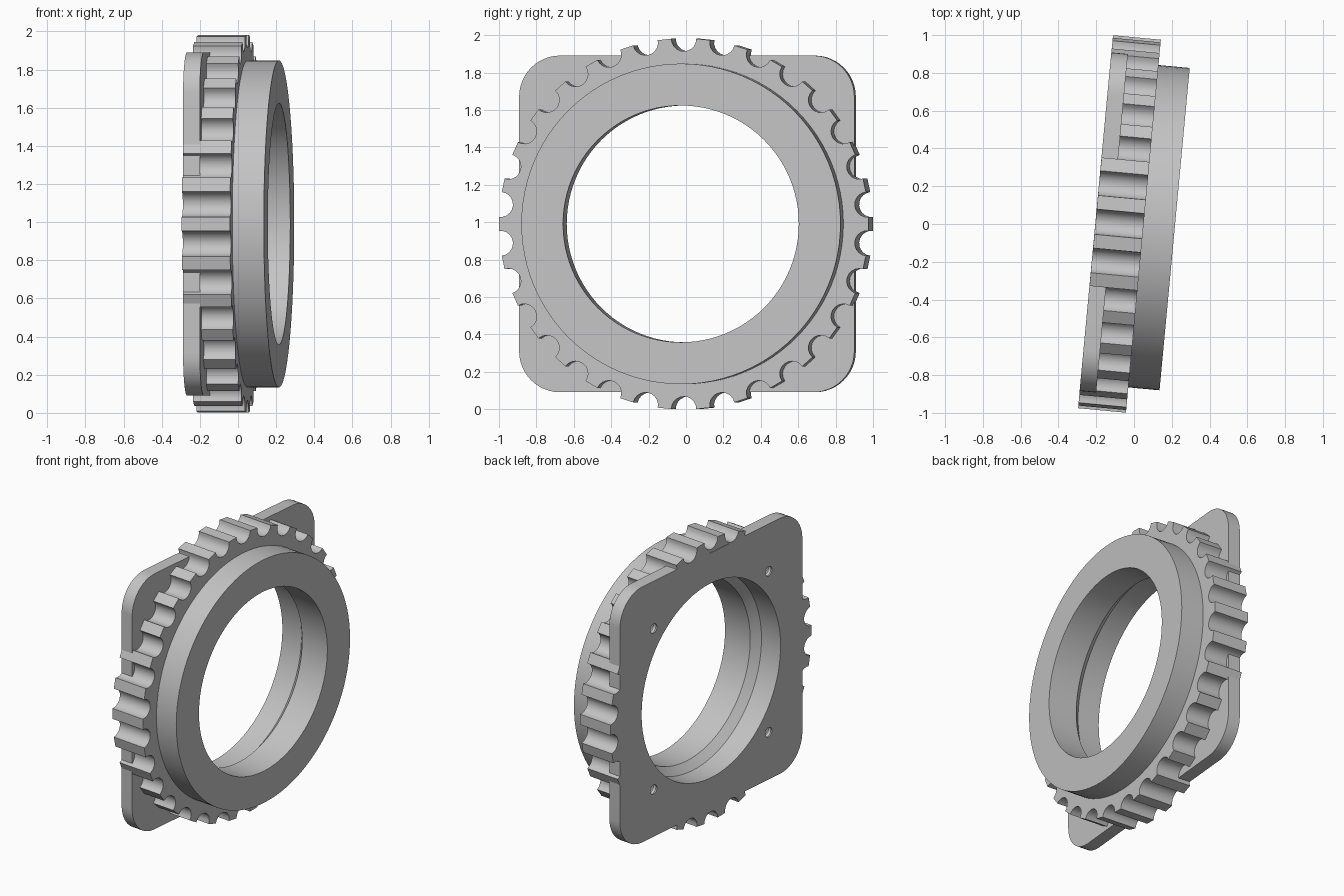
import bpy, bmesh, math
from mathutils import Matrix, Vector

if "Cube" in bpy.data.objects:
    bpy.data.objects.remove(bpy.data.objects["Cube"], do_unlink=True)

# Local frame: x runs along the ring axis, from the plate to the collar
BACK, PLATE_FRONT, RING_FRONT, COLLAR_FRONT = -0.205, -0.117, 0.05, 0.216
TEETH, TOOTH_RADIUS, SCALLOP = 30, 0.99, 0.067
PLACE = Matrix.Translation((0, -0.007, 0.991)) @ Matrix.Rotation(math.radians(-5.35), 4, 'Z')

grey = bpy.data.materials.new("light_grey")
grey.use_nodes = True
colour = (0.55, 0.55, 0.55, 1)
grey.diffuse_color = colour
grey.node_tree.nodes["Principled BSDF"].inputs["Base Color"].default_value = colour


def finish(name, bm):
    bmesh.ops.recalc_face_normals(bm, faces=bm.faces)
    mesh = bpy.data.meshes.new(name)
    bm.to_mesh(mesh)
    bm.free()
    mesh.materials.append(grey)
    obj = bpy.data.objects.new(name, mesh)
    bpy.context.collection.objects.link(obj)
    return obj


def extrude(name, outline, x0, x1):
    """Extrude a (y, z) outline along x."""
    bm = bmesh.new()
    face = bm.faces.new([bm.verts.new((x0, y, z)) for y, z in outline])
    moved = bmesh.ops.extrude_face_region(bm, geom=[face], use_keep_orig=True)["geom"]
    verts = [v for v in moved if isinstance(v, bmesh.types.BMVert)]
    bmesh.ops.translate(bm, verts=verts, vec=(x1 - x0, 0, 0))
    return finish(name, bm)


def revolve(name, profile, segments, y=0, z=0):
    """Capped solid of revolution about x from (x, radius) points."""
    bm = bmesh.new()
    rings = []
    for x, r in profile:
        angles = [math.tau * i / segments for i in range(segments)]
        rings.append([bm.verts.new((x, y + r * math.cos(a), z + r * math.sin(a))) for a in angles])
    for a, b in zip(rings, rings[1:]):
        for i in range(segments):
            j = (i + 1) % segments
            bm.faces.new((a[i], a[j], b[j], b[i]))
    bm.faces.new(rings[0])
    bm.faces.new(rings[-1])
    return finish(name, bm)


def cut(obj, cutter):
    mod = obj.modifiers.new("cut", 'BOOLEAN')
    mod.operation = 'DIFFERENCE'
    mod.solver = 'EXACT'
    mod.object = cutter
    bpy.context.view_layer.objects.active = obj
    bpy.ops.object.modifier_apply(modifier=mod.name)


def rounded_square(half, radius, steps=12):
    points = []
    for k in range(4):
        mid = math.pi / 4 + k * math.pi / 2
        cy = math.copysign(half - radius, math.cos(mid))
        cz = math.copysign(half - radius, math.sin(mid))
        for s in range(steps + 1):
            a = (k + s / steps) * math.pi / 2
            points.append((cy + radius * math.cos(a), cz + radius * math.sin(a)))
    return points


def scalloped_circle(steps=10):
    points = []
    for i in range(TEETH):
        a = math.tau * (i + 0.5) / TEETH
        out = Vector((math.cos(a), math.sin(a)))
        side = Vector((-out.y, out.x))
        for s in range(steps + 1):
            t = math.pi * (s / steps - 0.5)
            p = out * (TOOTH_RADIUS - SCALLOP * math.cos(t)) + side * SCALLOP * math.sin(t)
            points.append((p.x, p.y))
    return points


# Main solids
plate = extrude("mounting_plate", rounded_square(0.9, 0.22), BACK, PLATE_FRONT)
ring = extrude("toothed_ring", scalloped_circle(), BACK + 0.0005, RING_FRONT)
collar = revolve("front_collar", [(RING_FRONT, 0.857), (COLLAR_FRONT, 0.857)], 96)
parts = [plate, ring, collar]

# Stepped bore with a conical shoulder
bore = revolve("bore_cutter", [(-0.3, 0.685), (-0.045, 0.685), (0.005, 0.633), (0.3, 0.633)], 96)
for part in parts:
    cut(part, bore)
cutters = [bore]

# Four blind threaded holes, open at the back
thread = [(BACK - 0.03 + 0.015 * i, 0.04 if i % 2 else 0.033) for i in range(13)]
for y in (-0.567, 0.567):
    for z in (-0.567, 0.567):
        hole = revolve("hole_cutter", thread, 20, y, z)
        cut(plate, hole)
        cut(ring, hole)
        cutters.append(hole)

for cutter in cutters:
    bpy.data.objects.remove(cutter, do_unlink=True)

# Shade and set in place
for part in parts:
    part.matrix_world = PLACE
    bpy.ops.object.select_all(action='DESELECT')
    part.select_set(True)
    bpy.context.view_layer.objects.active = part
    bpy.ops.object.shade_smooth_by_angle(angle=math.radians(30))
